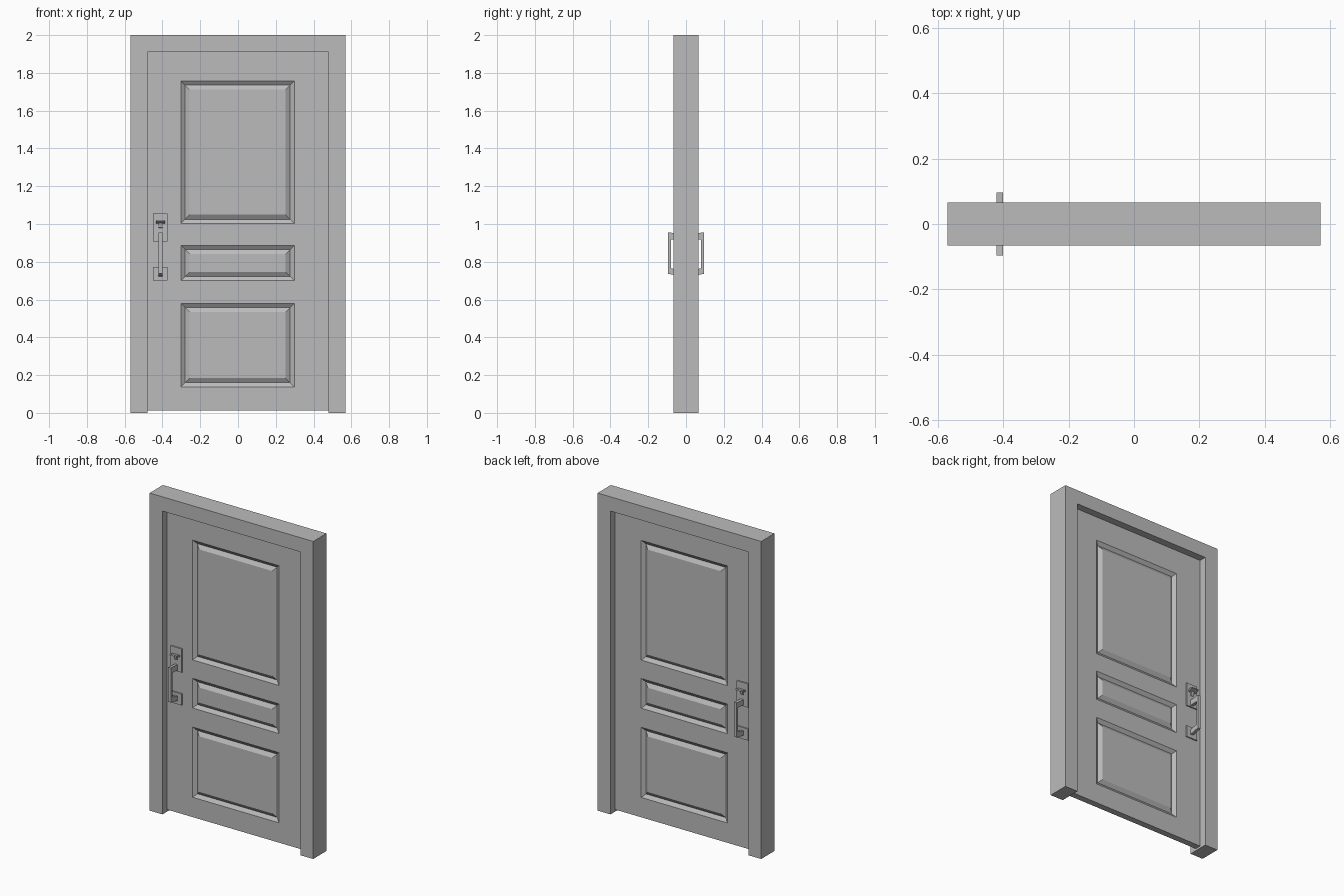
import bpy, bmesh
from mathutils import Vector

if "Cube" in bpy.data.objects:
    bpy.data.objects.remove(bpy.data.objects["Cube"])

grey = bpy.data.materials.new("plain grey")
grey.diffuse_color = (0.5, 0.5, 0.5, 1)
grey.use_nodes = True
grey.node_tree.nodes["Principled BSDF"].inputs["Base Color"].default_value = grey.diffuse_color


def finish(bm, name):
    bmesh.ops.recalc_face_normals(bm, faces=bm.faces)
    me = bpy.data.meshes.new(name)
    bm.to_mesh(me)
    bm.free()
    me.materials.append(grey)
    ob = bpy.data.objects.new(name, me)
    bpy.context.collection.objects.link(ob)
    return ob


def prism(name, points, offset):
    """Close a polygon of 3D points and extrude it along an offset."""
    bm = bmesh.new()
    face = bm.faces.new([bm.verts.new(p) for p in points])
    ext = bmesh.ops.extrude_face_region(bm, geom=[face], use_keep_orig=True)
    verts = [g for g in ext["geom"] if isinstance(g, bmesh.types.BMVert)]
    bmesh.ops.translate(bm, verts=verts, vec=Vector(offset))
    return finish(bm, name)


def side_prism(name, profile, x0, x1, s):
    """Extrude a (distance from door centre, z) profile across x on side s."""
    return prism(name, [(x0, s * d, z) for d, z in profile], (x1 - x0, 0, 0))


# Door frame: one U-shaped profile
W, I, D = 0.57, 0.48, 0.066
u = [(-W, 0), (-I, 0), (-I, 1.91), (I, 1.91), (I, 0), (W, 0), (W, 2), (-W, 2)]
prism("door_frame", [(x, -D, z) for x, z in u], (0, 2 * D, 0))

# Door leaf: box cut into cells, with grooved raised panels on both sides
T = 0.02
PX = (-0.302, 0.298)
panels = [(0.138, 0.58), (0.70, 0.887), (1.003, 1.757)]
bm = bmesh.new()
bmesh.ops.create_cube(bm, size=1)
for v in bm.verts:
    v.co = (v.co.x * 2 * I, v.co.y * 2 * T, 0.013 if v.co.z < 0 else 1.91)
cuts = [((x, 0, 0), (1, 0, 0)) for x in PX]
cuts += [((0, 0, z), (0, 0, 1)) for p in panels for z in p]
for co, no in cuts:
    bmesh.ops.bisect_plane(bm, geom=bm.verts[:] + bm.edges[:] + bm.faces[:],
                           plane_co=co, plane_no=no)
bm.normal_update()
cells = []
for f in bm.faces:
    c = f.calc_center_median()
    if abs(f.normal.y) > 0.9 and PX[0] < c.x < PX[1] and any(a < c.z < b for a, b in panels):
        cells.append(f)
for width, depth in ((0.022, -0.016), (0.024, 0.016)):
    bmesh.ops.inset_individual(bm, faces=cells, thickness=width, depth=depth,
                               use_even_offset=True)
    bm.normal_update()
finish(bm, "door_leaf")

# Door hardware, repeated on the front and the back
for s, side in ((-1, "front"), (1, "back")):
    for part, z0, z1 in (("upper", 0.907, 1.056), ("lower", 0.70, 0.772)):
        side_prism(f"{side}_{part}_plate",
                   [(T - 0.002, z0), (0.028, z0), (0.028, z1), (T - 0.002, z1)],
                   -0.451, -0.373, s)
    # C-shaped pull with a sloping foot
    side_prism(f"{side}_pull_handle",
               [(0.024, 0.95), (0.096, 0.955), (0.096, 0.737), (0.024, 0.722),
                (0.024, 0.752), (0.08, 0.766), (0.08, 0.918), (0.024, 0.915)],
               -0.42, -0.401, s)
    # Thumb latch with a narrow stem under it
    side_prism(f"{side}_thumb_latch",
               [(0.024, 1.012), (0.058, 1.02), (0.06, 1.012), (0.024, 1.0)],
               -0.435, -0.386, s)
    side_prism(f"{side}_latch_stem",
               [(0.024, 0.975), (0.034, 0.985), (0.04, 1.008), (0.024, 1.004)],
               -0.42, -0.401, s)
